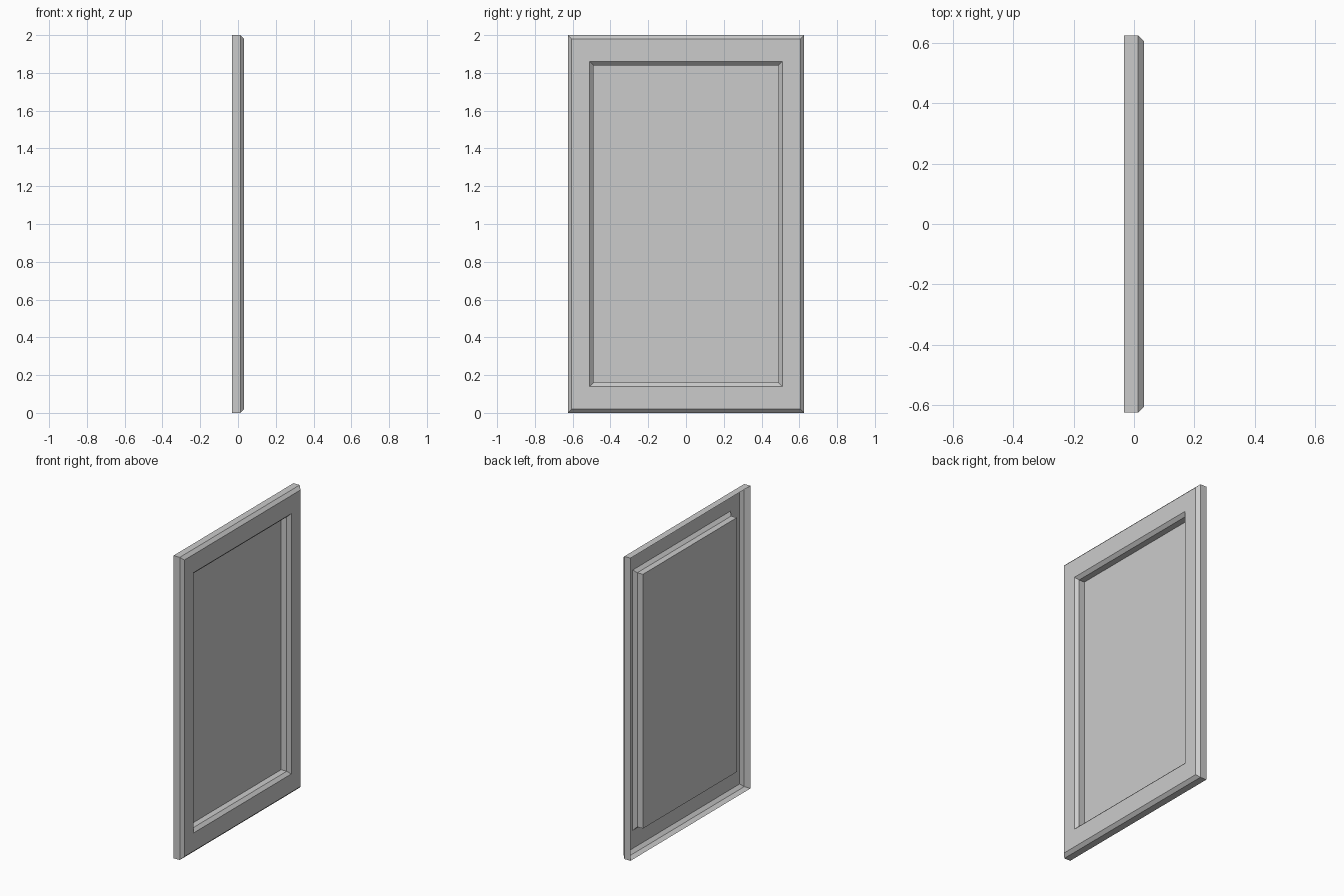
import bpy, bmesh

if "Cube" in bpy.data.objects:
    bpy.data.objects.remove(bpy.data.objects["Cube"])

# One moulded sheet, open at the back: rings of (x, half width, half height)
RINGS = [
    (-0.0325, 0.626, 1.0),    # open back edge
    (0.0125, 0.626, 1.0),     # outer wall
    (0.0325, 0.606, 0.98),    # outer chamfer
    (0.0325, 0.51, 0.86),     # flat frame face
    (0.0125, 0.49, 0.84),     # inner chamfer
    (-0.028, 0.49, 0.84),     # recess wall
]


def add_ring(bm, x, hw, hh):
    return [bm.verts.new((x, sy * hw, 1 + sz * hh))
            for sy, sz in ((-1, -1), (1, -1), (1, 1), (-1, 1))]


bm = bmesh.new()
rings = [add_ring(bm, *r) for r in RINGS]

# Bands between neighbouring rings
for a, b in zip(rings, rings[1:]):
    for i in range(4):
        j = (i + 1) % 4
        bm.faces.new((a[i], a[j], b[j], b[i]))

# Recessed centre panel
bm.faces.new(rings[-1])

mesh = bpy.data.meshes.new("framed_panel")
bm.to_mesh(mesh)
bm.free()
panel = bpy.data.objects.new("framed_panel", mesh)
bpy.context.collection.objects.link(panel)
